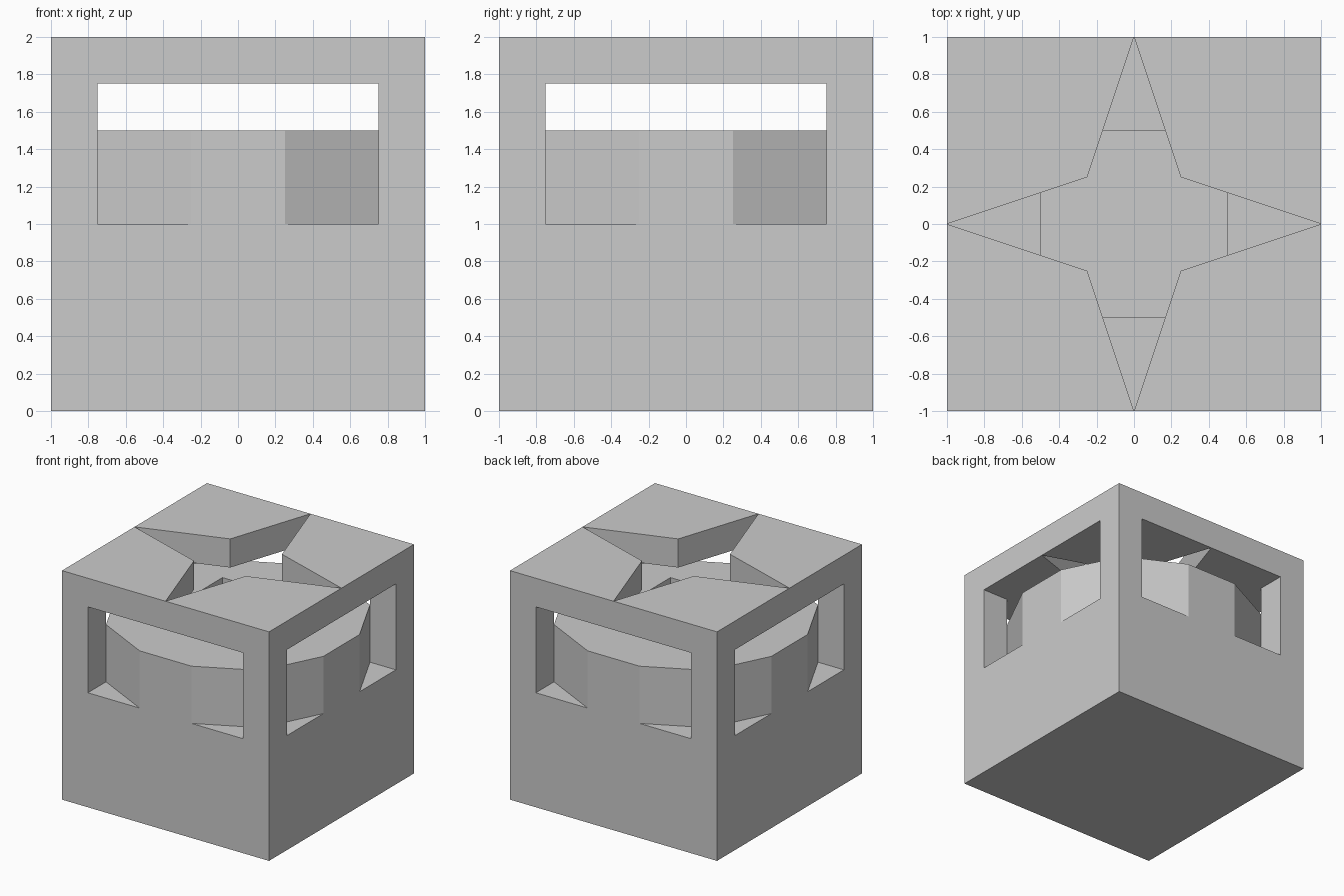
import bpy, bmesh
from math import pi, sin, cos
from collections import Counter

if "Cube" in bpy.data.objects:
    bpy.data.objects.remove(bpy.data.objects["Cube"])


def turned(profile, quarter):
    """Rotate a 2D profile by quarter turns about z."""
    c, s = round(cos(quarter * pi / 2)), round(sin(quarter * pi / 2))
    return [(c * x - s * y, s * x + c * y) for x, y in profile]


def prisms(name, profile, z0, z1, turns=4):
    """Extrude a counter-clockwise profile, repeat it around z, drop shared inner faces."""
    bm = bmesh.new()
    cache, loops = {}, []

    def vert(x, y, z):
        key = (round(x, 4), round(y, 4), z)
        if key not in cache:
            cache[key] = bm.verts.new(key)
        return cache[key]

    for q in range(turns):
        pts = turned(profile, q)
        low = [vert(x, y, z0) for x, y in pts]
        top = [vert(x, y, z1) for x, y in pts]
        loops += [low[::-1], top]
        for i in range(len(pts)):
            j = (i + 1) % len(pts)
            loops.append([low[i], low[j], top[j], top[i]])
    count = Counter(frozenset(l) for l in loops)
    for l in loops:
        if count[frozenset(l)] == 1:
            bm.faces.new(l)
    mesh = bpy.data.meshes.new(name)
    bm.to_mesh(mesh)
    bm.free()
    obj = bpy.data.objects.new(name, mesh)
    bpy.context.collection.objects.link(obj)
    return obj


# Solid lower block
prisms("base", [(-1, -1), (1, -1), (1, 1), (-1, 1)], 0, 1, turns=1)

# Faceted bowl wall around a square pit
prisms("bowl_wall", [(0.5, -0.5), (0.75, -0.75), (1, -0.25), (1, 0.25),
                     (0.75, 0.75), (0.5, 0.5)], 1, 1.5)

# Square corner posts
prisms("corner_posts", [(0.75, 0.75), (1, 0.75), (1, 1), (0.75, 1)], 1, 1.75)

# Lid quarters leaving a four-pointed star opening
prisms("star_lid", [(0.25, 0.25), (1, 0), (1, 1), (0, 1)], 1.75, 2)
